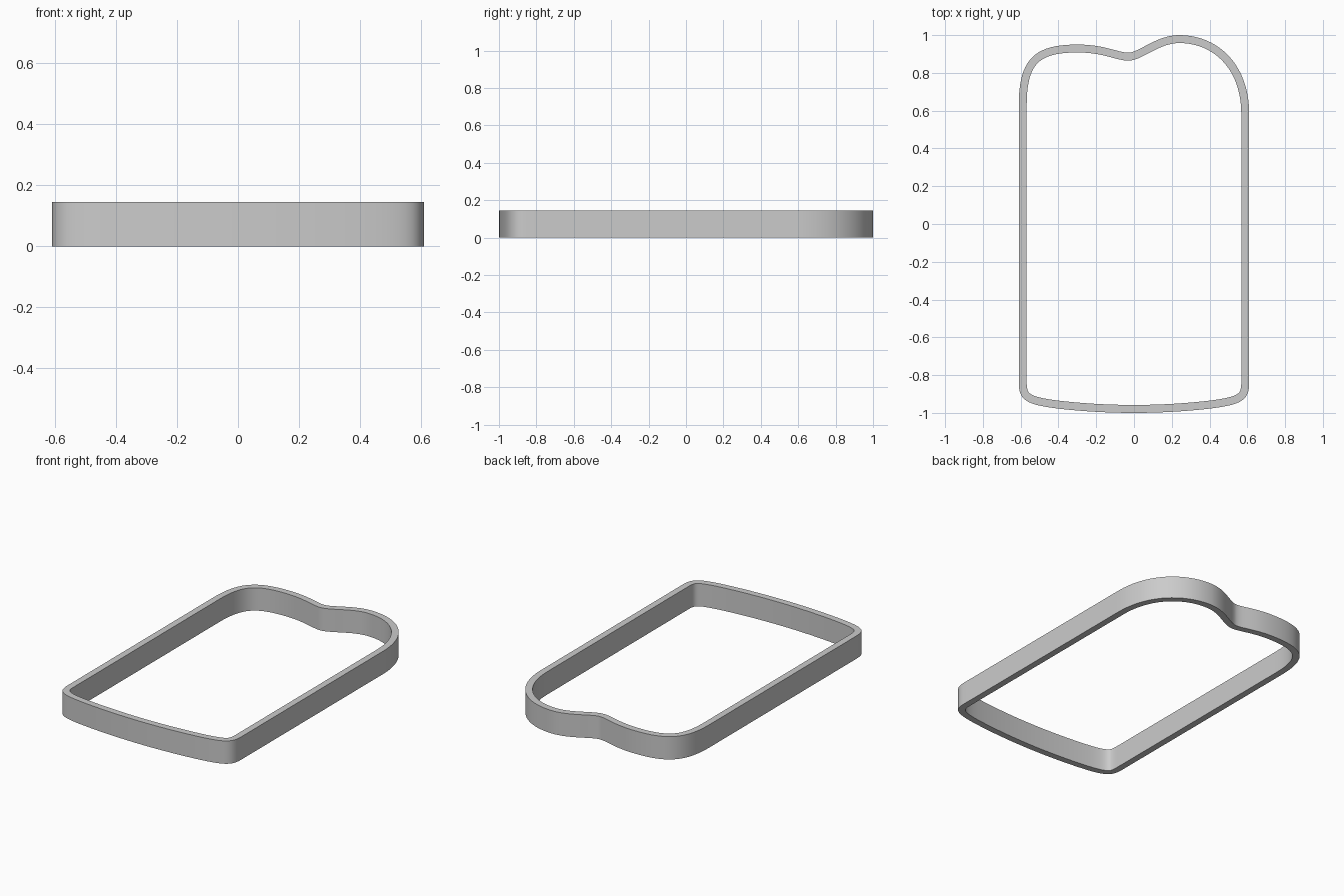
import bpy, bmesh
from mathutils import Vector
from mathutils.geometry import interpolate_bezier

if "Cube" in bpy.data.objects:
    bpy.data.objects.remove(bpy.data.objects["Cube"])

HEIGHT, WALL, STEPS = 0.145, 0.042, 20

# Outer outline, counterclockwise: (incoming handle, point, outgoing handle)
KNOTS = [
    ((-0.20, -1.0), (0.0, -1.0), (0.20, -1.0)),
    ((0.38, -0.982), (0.46, -0.969), (0.575, -0.950)),
    ((0.61, -0.925), (0.61, -0.84), (0.61, -0.5)),
    ((0.61, 0.3), (0.61, 0.59), (0.607, 0.85)),
    ((0.44, 1.0), (0.24, 1.0), (0.12, 1.0)),
    ((0.025, 0.907), (-0.03, 0.907), (-0.085, 0.907)),
    ((-0.155, 0.95), (-0.30, 0.95), (-0.52, 0.95)),
    ((-0.61, 0.88), (-0.61, 0.63), (-0.61, 0.3)),
    ((-0.61, -0.5), (-0.61, -0.84), (-0.61, -0.925)),
    ((-0.575, -0.950), (-0.46, -0.969), (-0.38, -0.982)),
]


def outline():
    pts = []
    for a, b in zip(KNOTS, KNOTS[1:] + KNOTS[:1]):
        ctrl = [Vector((*p, 0)) for p in (a[1], a[2], b[0], b[1])]
        pts += interpolate_bezier(*ctrl, STEPS + 1)[:-1]
    return pts


def inset(pts, dist):
    result = []
    for i, p in enumerate(pts):
        t = (pts[(i + 1) % len(pts)] - p).normalized() + (p - pts[i - 1]).normalized()
        t.normalize()
        result.append(p + Vector((-t.y, t.x, 0)) * dist)
    return result


# Ring wall: four loops bridged around the cross-section
outer = outline()
inner = inset(outer, WALL)
up = Vector((0, 0, HEIGHT))
loops = [outer, [p + up for p in outer], [p + up for p in inner], inner]
bm = bmesh.new()
rings = [[bm.verts.new(p) for p in loop] for loop in loops]
n = len(outer)
for k in range(4):
    a, b = rings[k], rings[(k + 1) % 4]
    for i in range(n):
        j = (i + 1) % n
        bm.faces.new((a[i], a[j], b[j], b[i]))
bmesh.ops.recalc_face_normals(bm, faces=bm.faces)
mesh = bpy.data.meshes.new("outline_ring")
bm.to_mesh(mesh)
bm.free()
ring = bpy.data.objects.new("outline_ring", mesh)
bpy.context.collection.objects.link(ring)

# Smooth curved walls, crisp rims
bpy.context.view_layer.objects.active = ring
ring.select_set(True)
bpy.ops.object.shade_smooth_by_angle()
